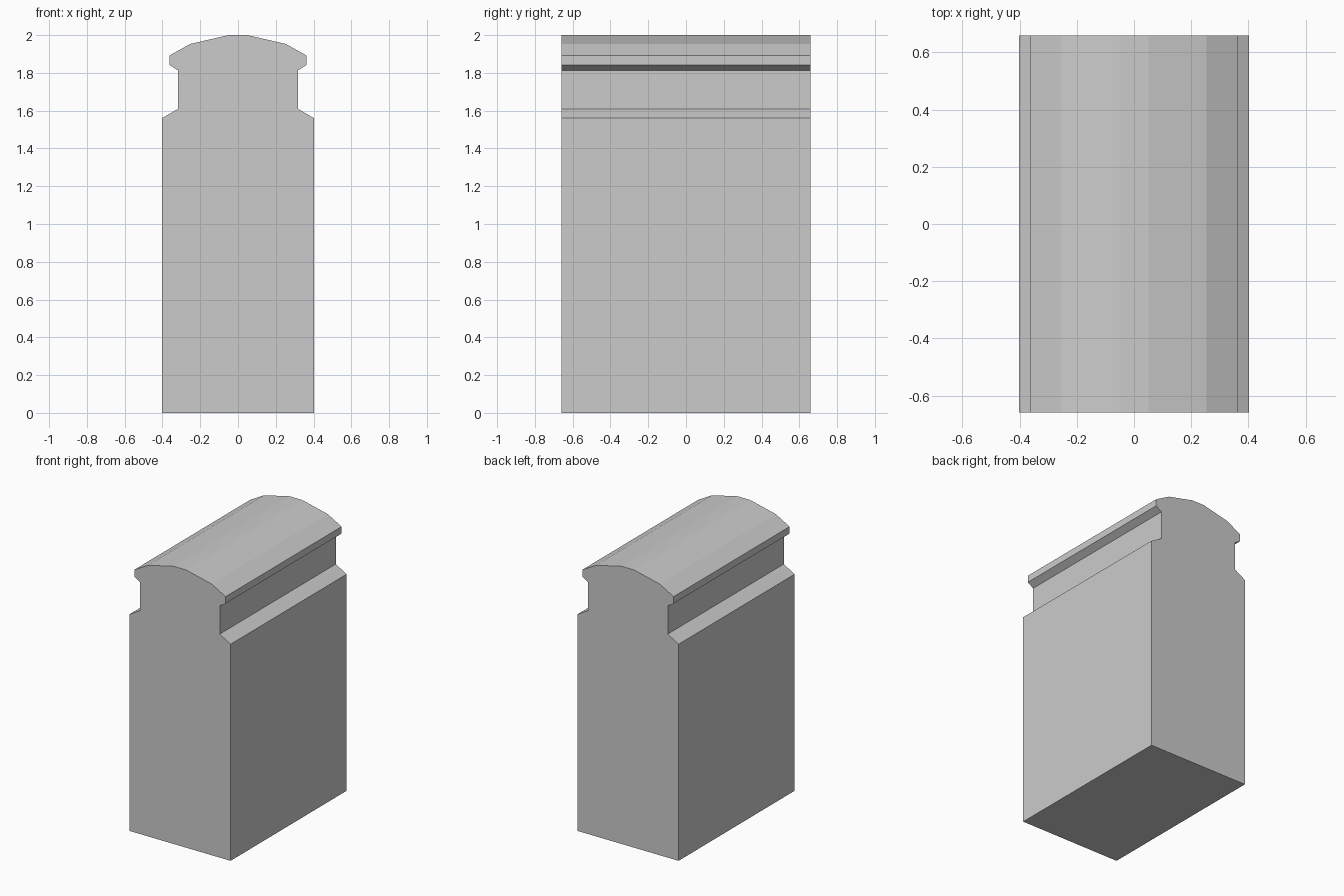
import bpy, bmesh

if "Cube" in bpy.data.objects:
    bpy.data.objects.remove(bpy.data.objects["Cube"])

HALF_LENGTH = 0.66

# Right half of the cross-section (x, z), bottom to top
half = [(0.403, 0.0), (0.403, 1.56), (0.317, 1.61), (0.317, 1.813),
        (0.363, 1.842), (0.363, 1.892), (0.253, 1.953), (0.05, 2.0)]
profile = half + [(-x, z) for x, z in reversed(half)]

# Extrude the cross-section along y into one closed block
bm = bmesh.new()
face = bm.faces.new([bm.verts.new((x, -HALF_LENGTH, z)) for x, z in profile])
ext = bmesh.ops.extrude_face_region(bm, geom=[face])
moved = [g for g in ext["geom"] if isinstance(g, bmesh.types.BMVert)]
bmesh.ops.translate(bm, verts=moved, vec=(0, 2 * HALF_LENGTH, 0))


def seam(co, no):
    """Cut a flush panel seam round the block."""
    bmesh.ops.bisect_plane(bm, geom=bm.verts[:] + bm.edges[:] + bm.faces[:],
                           plane_co=co, plane_no=no)


# Horizontal courses, then seams across the length
for z in (0.26, 0.78, 1.30):
    seam((0, 0, z), (0, 0, 1))
for y in (-0.44, 0.44):
    seam((0, y, 0), (0, 1, 0))

bmesh.ops.recalc_face_normals(bm, faces=bm.faces[:])
mesh = bpy.data.meshes.new("capped_wall_block")
bm.to_mesh(mesh)
bm.free()
bpy.context.collection.objects.link(bpy.data.objects.new("capped_wall_block", mesh))
